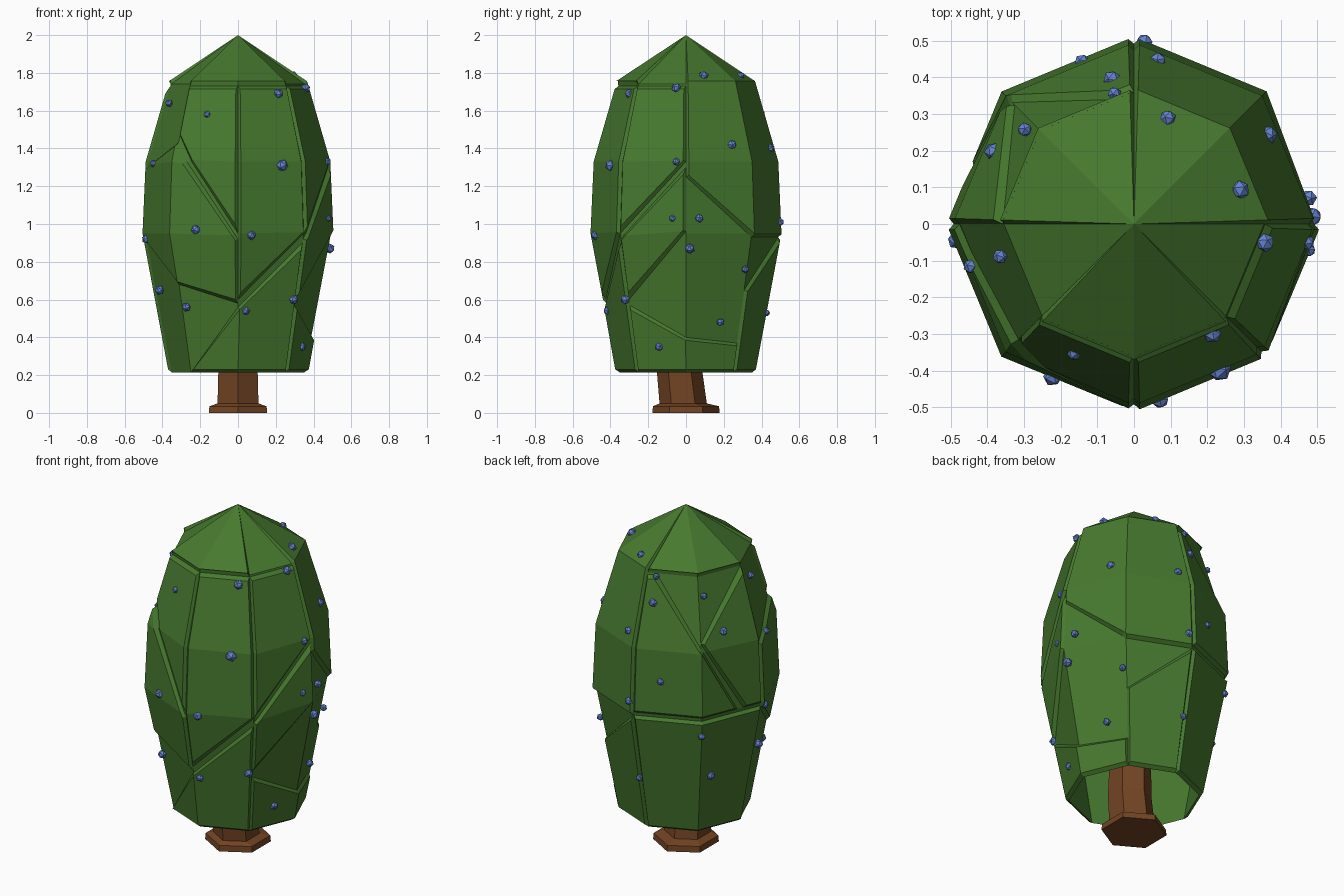
import bpy, bmesh, math, random
from mathutils import Vector, Matrix

if "Cube" in bpy.data.objects:
    bpy.data.objects.remove(bpy.data.objects["Cube"])

random.seed(4)


def material(name, color):
    m = bpy.data.materials.new(name)
    m.diffuse_color = (*color, 1)
    m.use_nodes = True
    m.node_tree.nodes["Principled BSDF"].inputs["Base Color"].default_value = m.diffuse_color
    return m


GREEN = material("leaf green", (0.062, 0.19, 0.028))
BROWN = material("bark brown", (0.17, 0.058, 0.017))
BLUE = material("berry blue", (0.13, 0.23, 0.62))


def finish(bm, name, mat):
    mesh = bpy.data.meshes.new(name)
    bm.to_mesh(mesh)
    bm.free()
    mesh.materials.append(mat)
    ob = bpy.data.objects.new(name, mesh)
    bpy.context.collection.objects.link(ob)
    return ob


# Crown profile (height, corner radius) of the eight-sided shell
PROFILE = [(0.215, 0.352), (0.95, 0.492), (1.33, 0.475), (1.74, 0.355), (2.0, 0.0)]


def radius(z):
    z = max(PROFILE[0][0], min(2.0, z))
    for (z0, r0), (z1, r1) in zip(PROFILE, PROFILE[1:]):
        if z <= z1:
            return r0 + (r1 - r0) * (z - z0) / (z1 - z0)
    return 0.0


def corner(i):
    a = math.radians(45 * i - 90)
    return Vector((math.cos(a), math.sin(a), 0))


def surface(u, z, d=0.0):
    """u counts corners anticlockwise from the front, d lifts off the shell."""
    z = min(z, 2.0)
    i = math.floor(u + 1e-5)
    direction = corner(i).lerp(corner(i + 1), u - i)
    d *= min(1, (2 - z) / 0.1)
    lift = 0.8 if z > 1.74 else 0.0
    return direction * (radius(z) + d * (1 - 0.3 * lift)) + Vector((0, 0, z + d * lift))


# Crown shell, open underneath
bm = bmesh.new()
rings = [[bm.verts.new(surface(i, z)) for i in range(8)] for z, r in PROFILE[:-1]]
for lo, hi in zip(rings, rings[1:]):
    for i in range(8):
        j = (i + 1) % 8
        bm.faces.new((lo[i], lo[j], hi[j], hi[i]))
tip = bm.verts.new((0, 0, 2))
for i in range(8):
    bm.faces.new((rings[-1][i], rings[-1][(i + 1) % 8], tip))
finish(bm, "leaf_crown", GREEN)

W = 0.37  # width of one side in the unrolled plane


def panel(name, outline, depth=0.02):
    """Draw an outline unrolled, cut it at the folds, raise it and wrap it."""
    bm = bmesh.new()
    bm.faces.new([bm.verts.new((u * W, z, 0)) for u, z in outline])
    cuts = [((i * W, 0, 0), (1, 0, 0)) for i in range(-3, 9)]
    cuts += [((0, z, 0), (0, 1, 0)) for z, r in PROFILE[1:-1]]
    for co, no in cuts:
        bmesh.ops.bisect_plane(bm, geom=bm.verts[:] + bm.edges[:] + bm.faces[:],
                               dist=1e-5, plane_co=co, plane_no=no)
    bmesh.ops.recalc_face_normals(bm, faces=bm.faces[:])
    inner = bm.faces[:]
    bmesh.ops.inset_region(bm, faces=inner, thickness=0.016, use_boundary=True,
                           use_even_offset=True)
    raised = {v for f in inner for v in f.verts}
    for v in bm.verts:
        v.co = surface(v.co.x / W, v.co.y, depth if v in raised else 0.0)
    bmesh.ops.remove_doubles(bm, verts=bm.verts[:], dist=0.0005)
    bmesh.ops.recalc_face_normals(bm, faces=bm.faces[:])
    c = sum((f.calc_center_median() for f in bm.faces), Vector()) / len(bm.faces)
    c.z = 0
    if sum(f.normal.dot(c) * f.calc_area() for f in bm.faces) < 0:
        bmesh.ops.reverse_faces(bm, faces=bm.faces[:])
    finish(bm, name, GREEN)


# Raised leaf panels
PANELS = {
    "cap_front": [(-1, 1.73), (1, 1.73), (1, 2.02), (-1, 2.02)],
    "cap_back_left": [(4, 1.73), (6, 1.73), (6, 2.02), (4, 2.02)],
    "cap_back_right": [(2, 1.25), (3, 0.93), (4, 0.93), (4, 2.02), (2, 2.02)],
    "upper_front_left": [(-1, 1.47), (0, 0.95), (0, 1.73), (-1, 1.73)],
    "middle_left": [(-2, 0.92), (-1, 0.68), (0, 0.58), (0, 0.92), (-1, 1.43), (-2, 1.3)],
    "upper_front": [(0, 0.6), (1, 0.95), (1, 1.73), (0, 1.73)],
    "upper_right": [(1, 0.95), (2, 1.33), (2, 1.73), (1, 1.73)],
    "middle_right": [(1, 0.6), (2, 0.96), (2, 1.3), (1, 0.92)],
    "lower_front": [(-1, 0.215), (1, 0.215), (1, 0.9), (0, 0.56)],
    "lower_right": [(1, 0.215), (3, 0.215), (3, 0.37), (2, 0.4), (1, 0.57)],
    "lower_back_right": [(3, 0.215), (4, 0.215), (4, 0.93), (3, 0.65)],
    "lower_back_left": [(4, 0.215), (6, 0.215), (6, 0.93), (4, 0.93)],
    "upper_back": [(4, 0.95), (5.6, 0.95), (5, 1.35), (4.2, 1.72), (4, 1.72)],
    "upper_left": [(5.7, 0.95), (6, 0.95), (6, 1.73), (5, 1.38)],
}
for name, outline in PANELS.items():
    panel("leaf_panel_" + name, outline)


# Trunk: six-sided foot and slightly leaning stem
def hex_stack(name, levels):
    bm = bmesh.new()
    loops = []
    for z, r, dy in levels:
        loops.append([bm.verts.new((r * math.sin(math.radians(60 * i)),
                                    dy - r * math.cos(math.radians(60 * i)), z))
                      for i in range(6)])
    for a, b in zip(loops, loops[1:]):
        for i in range(6):
            bm.faces.new((a[i], a[(i + 1) % 6], b[(i + 1) % 6], b[i]))
    bm.faces.new(loops[0][::-1])
    bm.faces.new(loops[-1])
    finish(bm, name, BROWN)


hex_stack("trunk", [(0, 0.178, 0), (0.035, 0.175, 0), (0.05, 0.125, -0.015),
                    (0.23, 0.12, -0.035), (0.55, 0.11, -0.03)])


# Berries: (offset across the view, height) for front and right, then (u, height)
def across(x, z):
    t = max(-1, min(1, x / (radius(z) + 0.012)))
    k = math.sqrt(0.5)
    return t / k if abs(t) < k else math.copysign(1 + (abs(t) - k) / (1 - k), t)


FRONT = [(-0.36, 1.64), (-0.16, 1.58), (0.21, 1.69), (-0.44, 1.32), (0.23, 1.31),
         (-0.22, 0.97), (0.07, 0.94), (-0.48, 0.92), (-0.41, 0.65), (-0.27, 0.56),
         (0.04, 0.54), (0.29, 0.60)]
RIGHT = [(-0.05, 1.72), (0.24, 1.42), (0.44, 1.40), (-0.05, 1.33), (-0.07, 1.03),
         (0.07, 1.03), (0.02, 0.87), (0.31, 0.76), (0.18, 0.48), (-0.14, 0.35),
         (0.42, 0.53), (0.49, 1.01)]
spots = [(across(x, z), z) for x, z in FRONT]
spots += [(2 + across(y, z), z) for y, z in RIGHT]
spots += [(5.1, 1.63), (5.4, 1.42), (4.2, 1.58), (4.4, 1.15), (5.0, 0.84), (5.2, 0.57),
          (3.6, 1.77), (2.4, 1.77), (4.2, 1.72)]
bm = bmesh.new()
for u, z in spots:
    r = random.uniform(0.019, 0.027)
    if (u, z) == spots[4]:
        r = 0.033
    turn = Matrix.Rotation(random.uniform(0, 6), 4, Vector((random.random(), 1, 0.5)))
    bmesh.ops.create_icosphere(bm, subdivisions=1, radius=r,
                               matrix=Matrix.Translation(surface(u, z, 0.018)) @ turn)
finish(bm, "berries", BLUE)
